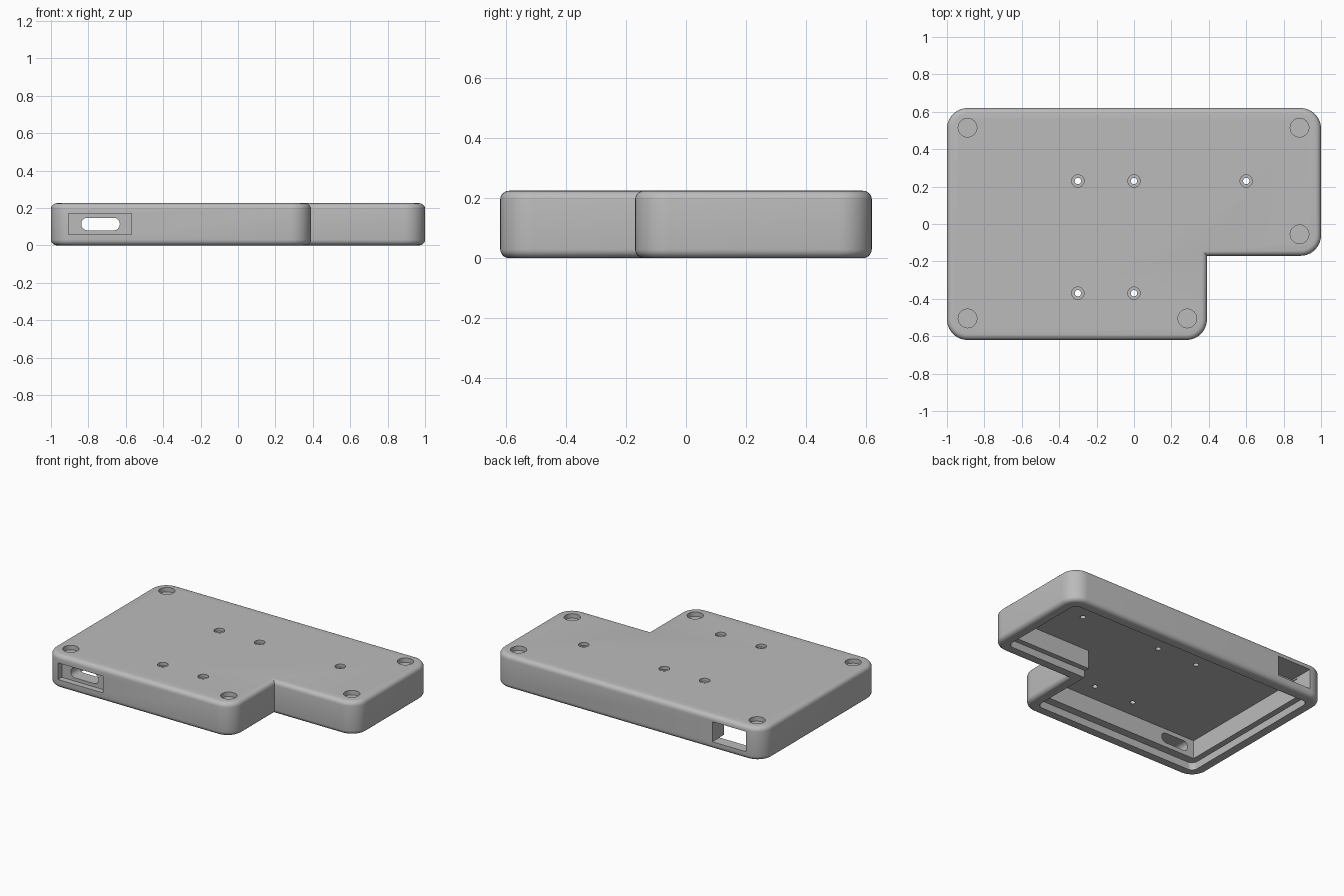
import bpy, bmesh
from math import sin, cos, pi
from mathutils import Vector

cube = bpy.data.objects.get("Cube")
if cube:
    bpy.data.objects.remove(cube, do_unlink=True)

HEIGHT = 0.225
CEILING = 0.175

grey = bpy.data.materials.new("plain_grey")
grey.use_nodes = True
grey.diffuse_color = (0.5, 0.5, 0.5, 1)
grey.node_tree.nodes["Principled BSDF"].inputs["Base Color"].default_value = (0.5, 0.5, 0.5, 1)


def rounded(points, radius, steps=10):
    """Round the convex corners of a counter-clockwise outline."""
    result = []
    for i, p in enumerate(points):
        p = Vector(p)
        a = (Vector(points[i - 1]) - p).normalized()
        b = (Vector(points[(i + 1) % len(points)]) - p).normalized()
        if radius == 0 or b.x * a.y - b.y * a.x < 0:
            result.append(p)
            continue
        centre = p + (a + b) * radius
        for k in range(steps + 1):
            t = k / steps * pi / 2
            result.append(centre - b * radius * cos(t) - a * radius * sin(t))
    return result


def l_outline(x0, x1, y0, y1, notch_x, notch_y, radius):
    return rounded([(x0, y0), (notch_x, y0), (notch_x, notch_y),
                    (x1, notch_y), (x1, y1), (x0, y1)], radius)


def circle(x, y, r, n=32):
    return [(x + r * cos(2 * pi * k / n), y + r * sin(2 * pi * k / n)) for k in range(n)]


def prism(name, outline, low, high, upright=False, edge_bevel=0):
    """Extrude an outline along z, or along y when upright."""
    bm = bmesh.new()
    place = (lambda p, d: (p[0], d, p[1])) if upright else (lambda p, d: (p[0], p[1], d))
    base = bm.faces.new([bm.verts.new(place(p, low)) for p in outline])
    ext = bmesh.ops.extrude_face_region(bm, geom=[base], use_keep_orig=True)
    for v in ext["geom"]:
        if isinstance(v, bmesh.types.BMVert):
            v.co = v.co + Vector(place((0, 0), high - low))
    bmesh.ops.recalc_face_normals(bm, faces=bm.faces[:])
    if edge_bevel:
        rims = [e for e in bm.edges if abs(e.verts[0].co.z - e.verts[1].co.z) < 1e-5]
        bmesh.ops.bevel(bm, geom=rims, offset=edge_bevel, segments=5,
                        profile=0.5, affect='EDGES', clamp_overlap=True)
    mesh = bpy.data.meshes.new(name)
    bm.to_mesh(mesh)
    bm.free()
    mesh.materials.append(grey)
    obj = bpy.data.objects.new(name, mesh)
    bpy.context.collection.objects.link(obj)
    return obj


# Outer shell
case = prism("case_shell", l_outline(-1, 1, -0.62, 0.62, 0.39, -0.17, 0.11),
             0, HEIGHT, edge_bevel=0.03)

# Lid recess and main cavity, open at the bottom
cutters = [
    prism("lid_recess", l_outline(-0.925, 0.925, -0.545, 0.545, 0.315, -0.095, 0.04), -0.1, 0.05),
    prism("main_cavity", l_outline(-0.885, 0.885, -0.49, 0.495, 0.31, -0.06, 0), -0.12, CEILING),
]

# Round blind pockets near the outer corners
for x, y in [(-0.89, 0.515), (0.885, 0.515), (0.885, -0.055), (-0.89, -0.505), (0.285, -0.505)]:
    cutters.append(prism("corner_pocket", circle(x, y, 0.05), HEIGHT - 0.03, 0.3))

# Counterbored screw holes
for x, y in [(-0.3, 0.23), (0, 0.23), (0.6, 0.23), (-0.3, -0.37), (0, -0.37)]:
    cutters.append(prism("counterbore", circle(x, y, 0.033), HEIGHT - 0.02, 0.3))
    cutters.append(prism("screw_hole", circle(x, y, 0.017), 0.1, 0.31))


def rectangle(x0, x1, z0, z1):
    return [(x0, z0), (x1, z0), (x1, z1), (x0, z1)]


# Front port: shallow rectangular recess with a rounded slot through the wall
cutters.append(prism("port_recess", rectangle(-0.905, -0.57, 0.058, 0.17), -0.7, -0.58, True))
cutters.append(prism("port_slot", rounded(rectangle(-0.838, -0.632, 0.08, 0.147), 0.033),
                     -0.72, -0.4, True))

# Back opening
cutters.append(prism("back_opening", rectangle(-0.88, -0.63, 0.05, 0.185), 0.45, 0.7, True))

# Cut the shell
bpy.context.view_layer.objects.active = case
for cutter in cutters:
    cutter.hide_render = True
    mod = case.modifiers.new(cutter.name, 'BOOLEAN')
    mod.operation = 'DIFFERENCE'
    mod.solver = 'EXACT'
    mod.object = cutter
    bpy.ops.object.modifier_apply(modifier=mod.name)
    bpy.data.objects.remove(cutter, do_unlink=True)

for o in bpy.context.selected_objects:
    o.select_set(False)
case.select_set(True)
bpy.ops.object.shade_smooth_by_angle(angle=pi / 6)
